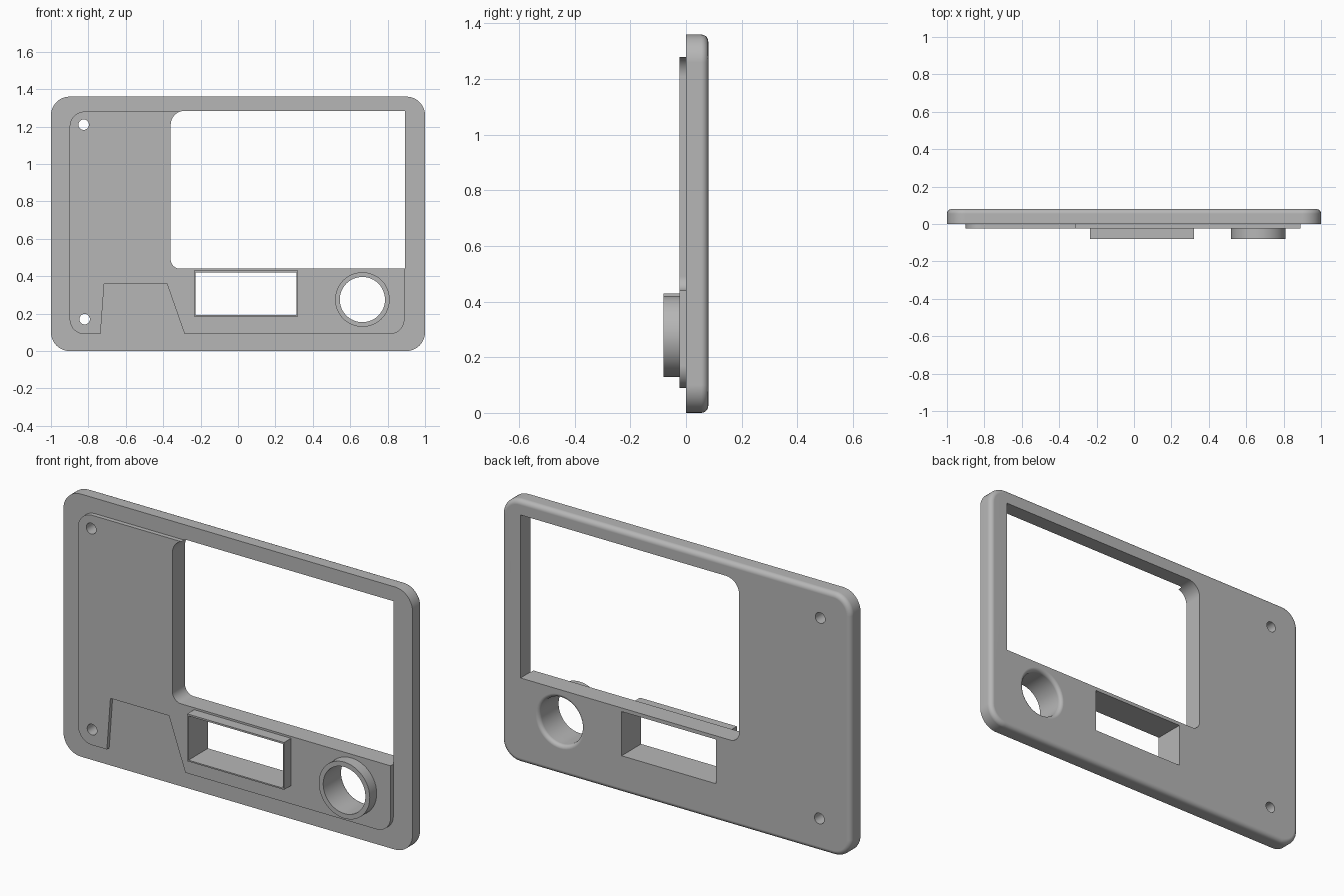
import bpy, bmesh
from math import sin, cos, pi, radians

cube = bpy.data.objects.get("Cube")
if cube:
    bpy.data.objects.remove(cube, do_unlink=True)

grey = bpy.data.materials.new("plain grey")
grey.use_nodes = True
colour = (0.47, 0.47, 0.47, 1)
grey.diffuse_color = colour
grey.node_tree.nodes["Principled BSDF"].inputs["Base Color"].default_value = colour


def rounded(x0, x1, z0, z1, radii, steps=10):
    """Outline; radii run lower left, lower right, upper right, upper left."""
    corners = [(x0, z0, 1, 1), (x1, z0, -1, 1), (x1, z1, -1, -1), (x0, z1, 1, -1)]
    points = []
    for i, ((x, z, sx, sz), r) in enumerate(zip(corners, radii)):
        count = steps if r else 0
        for k in range(count + 1):
            a = pi + (i + k / max(count, 1)) * pi / 2
            if r:
                points.append((x + r * (sx + cos(a)), z + r * (sz + sin(a))))
            else:
                points.append((x, z))
    return points


def circle(x, z, r, n=48):
    return [(x + r * cos(2 * pi * k / n), z + r * sin(2 * pi * k / n)) for k in range(n)]


def loft(name, layers):
    """Closed solid through outlines given as (y, points)."""
    bm = bmesh.new()
    rings = [[bm.verts.new((x, y, z)) for x, z in pts] for y, pts in layers]
    for a, b in zip(rings, rings[1:]):
        for i in range(len(a)):
            j = (i + 1) % len(a)
            bm.faces.new((a[i], a[j], b[j], b[i]))
    bm.faces.new(rings[0])
    bm.faces.new(rings[-1])
    bmesh.ops.recalc_face_normals(bm, faces=bm.faces)
    mesh = bpy.data.meshes.new(name)
    bm.to_mesh(mesh)
    bm.free()
    mesh.materials.append(grey)
    ob = bpy.data.objects.new(name, mesh)
    bpy.context.collection.objects.link(ob)
    return ob


def prism(name, points, y0, y1):
    return loft(name, [(y0, points), (y1, points)])


def finish(ob, cutters):
    bpy.ops.object.select_all(action='DESELECT')
    ob.select_set(True)
    bpy.context.view_layer.objects.active = ob
    for c in cutters:
        m = ob.modifiers.new("cut", 'BOOLEAN')
        m.operation, m.solver, m.object = 'DIFFERENCE', 'EXACT', c
        bpy.ops.object.modifier_apply(modifier=m.name)
    bpy.ops.object.shade_smooth_by_angle(angle=radians(30))
    w = ob.modifiers.new("even shading", 'WEIGHTED_NORMAL')
    w.keep_sharp = True


# Main plate with a rounded back edge
BACK, FILLET = 0.08, 0.025


def plate_outline(d):
    return rounded(-1 + d, 1 - d, d, 1.36 - d, [0.1 - d] * 4)


layers = [(0, plate_outline(0))]
for k in range(6):
    a = k / 5 * pi / 2
    layers.append((BACK - FILLET * (1 - sin(a)), plate_outline(FILLET * (1 - cos(a)))))
plate = loft("back_plate", layers)

# Raised front panel, display bezel and dial collar
panel = prism("raised_panel", rounded(-0.9, 0.89, 0.09, 1.28, [0.08] * 4), -0.023, 0.01)
bezel = prism("display_bezel", rounded(-0.235, 0.32, 0.185, 0.43, [0] * 4), -0.08, 0.01)
collar = prism("dial_collar", circle(0.665, 0.275, 0.146), -0.08, 0.01)

# Cutters
window = prism("window_cutter", rounded(-0.36, 0.892, 0.44, 1.284, [0.05, 0, 0, 0.075]), -0.2, 0.2)
slot = prism("slot_cutter", rounded(-0.228, 0.313, 0.192, 0.421, [0] * 4), -0.2, 0.2)
recess = prism("recess_cutter", [(-0.736, 0.08), (-0.715, 0.36), (-0.38, 0.36), (-0.282, 0.08)],
               -0.2, -0.004)
screws = [prism("screw_cutter", circle(x, z, 0.028, 32), -0.2, 0.2)
          for x, z in ((-0.825, 1.21), (-0.82, 0.17))]

# Dial hole flares softly towards the back
flare = [(-0.2, circle(0.665, 0.275, 0.121))]
for k in range(6):
    a = k / 5 * pi / 2
    flare.append((BACK - 0.02 * (1 - sin(a)), circle(0.665, 0.275, 0.121 + 0.02 * (1 - cos(a)))))
flare.append((0.2, circle(0.665, 0.275, 0.141)))
dial = loft("dial_cutter", flare)

finish(plate, [window, slot, dial] + screws)
finish(panel, [window, slot, dial, recess] + screws)
finish(bezel, [slot])
finish(collar, [dial])

for c in [window, slot, dial, recess] + screws:
    bpy.data.objects.remove(c, do_unlink=True)
